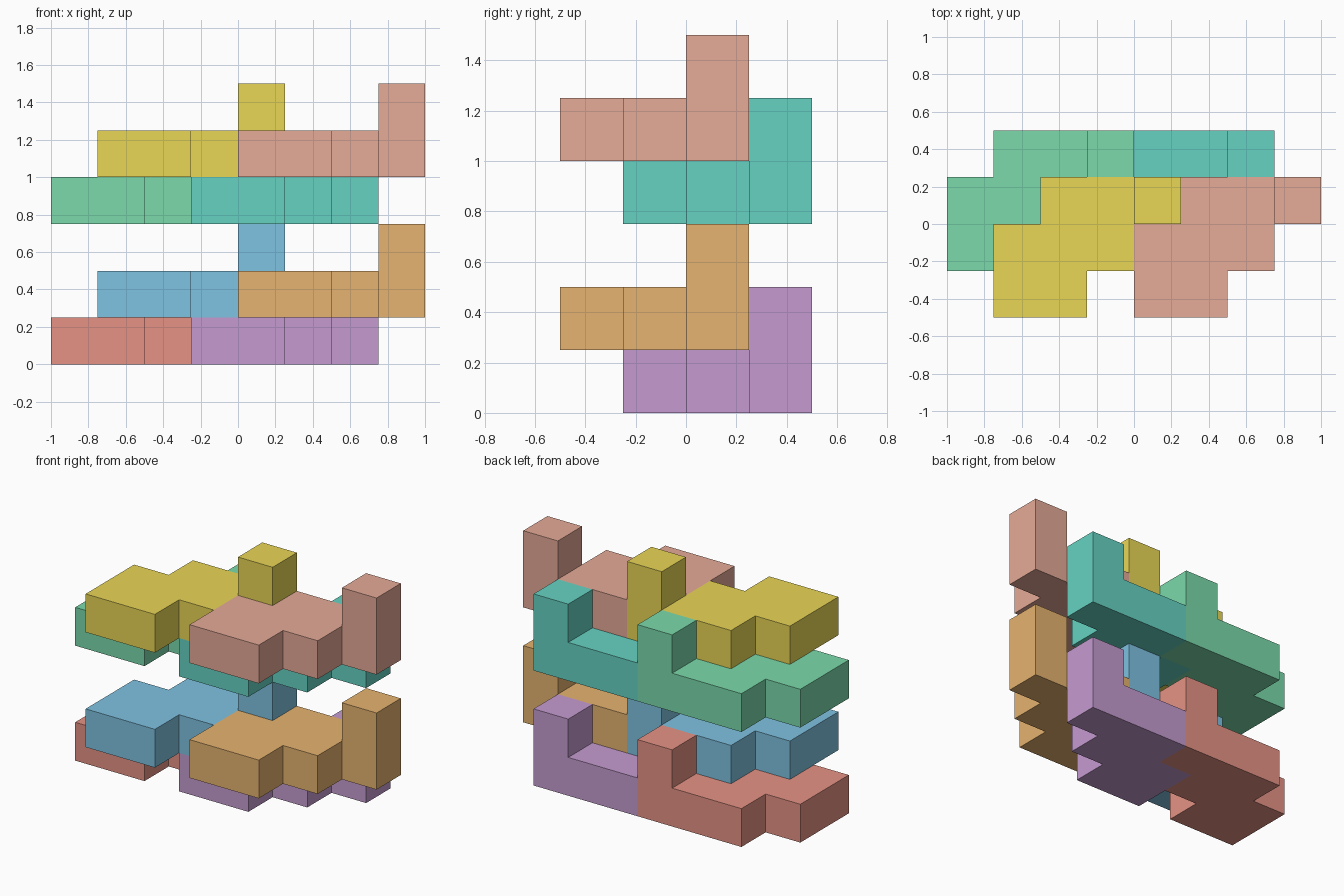
import bpy, bmesh

if "Cube" in bpy.data.objects:
    bpy.data.objects.remove(bpy.data.objects["Cube"])

U = 0.25  # edge of one cube cell

# Shared puzzle-block footprint: (row, first column, last column + 1)
ROWS = [(0, 0, 2), (1, 0, 3), (2, 1, 4)]
TIP = (3, 2)  # cell that rises one unit higher


def block(name, ix, iy, iz, rgb):
    bm = bmesh.new()
    tip = None
    # flat footprint of unit cells
    for j, a, b in ROWS:
        for i in range(a, b):
            corners = [(i, j), (i + 1, j), (i + 1, j + 1), (i, j + 1)]
            f = bm.faces.new([bm.verts.new((x * U, y * U, 0)) for x, y in corners])
    bmesh.ops.remove_doubles(bm, verts=bm.verts[:], dist=1e-4)
    # raise the slab
    res = bmesh.ops.extrude_face_region(bm, geom=bm.faces[:])["geom"]
    bmesh.ops.translate(bm, vec=(0, 0, U),
                        verts=[g for g in res if isinstance(g, bmesh.types.BMVert)])
    # raise the tip
    bm.normal_update()
    centre = ((TIP[0] + 0.5) * U, (TIP[1] + 0.5) * U, U)
    tip = min(bm.faces, key=lambda f: sum((p - q) ** 2 for p, q in
                                          zip(f.calc_center_median(), centre)))
    res = bmesh.ops.extrude_face_region(bm, geom=[tip])["geom"]
    bmesh.ops.translate(bm, vec=(0, 0, U),
                        verts=[g for g in res if isinstance(g, bmesh.types.BMVert)])
    # merge coplanar cells into clean flat faces
    bmesh.ops.recalc_face_normals(bm, faces=bm.faces[:])
    bmesh.ops.dissolve_limit(bm, angle_limit=0.01, verts=bm.verts[:], edges=bm.edges[:])
    mesh = bpy.data.meshes.new(name)
    bm.to_mesh(mesh)
    bm.free()
    mat = bpy.data.materials.new(name + "_colour")
    mat.diffuse_color = (*[c / 255 for c in rgb], 1)
    mat.use_nodes = True
    mat.node_tree.nodes["Principled BSDF"].inputs["Base Color"].default_value = mat.diffuse_color
    mesh.materials.append(mat)
    ob = bpy.data.objects.new(name, mesh)
    ob.location = (ix * U, iy * U, iz * U)
    bpy.context.collection.objects.link(ob)


# Two identical tiers, each with a rear pair below a front pair
COLOURS = [
    [("rear_left", (201, 74, 60)), ("rear_right", (142, 84, 161)),
     ("front_left", (54, 138, 194)), ("front_right", (201, 115, 41))],
    [("rear_left", (50, 178, 104)), ("rear_right", (34, 166, 139)),
     ("front_left", (208, 172, 24)), ("front_right", (202, 103, 79))],
]
SPOTS = [(-4, -1, 0), (-1, -1, 0), (-3, -2, 1), (0, -2, 1)]
for t, tier in enumerate(("lower", "upper")):
    for (name, rgb), (x, y, z) in zip(COLOURS[t], SPOTS):
        block(f"{tier}_{name}_block", x, y, z + 3 * t, rgb)
